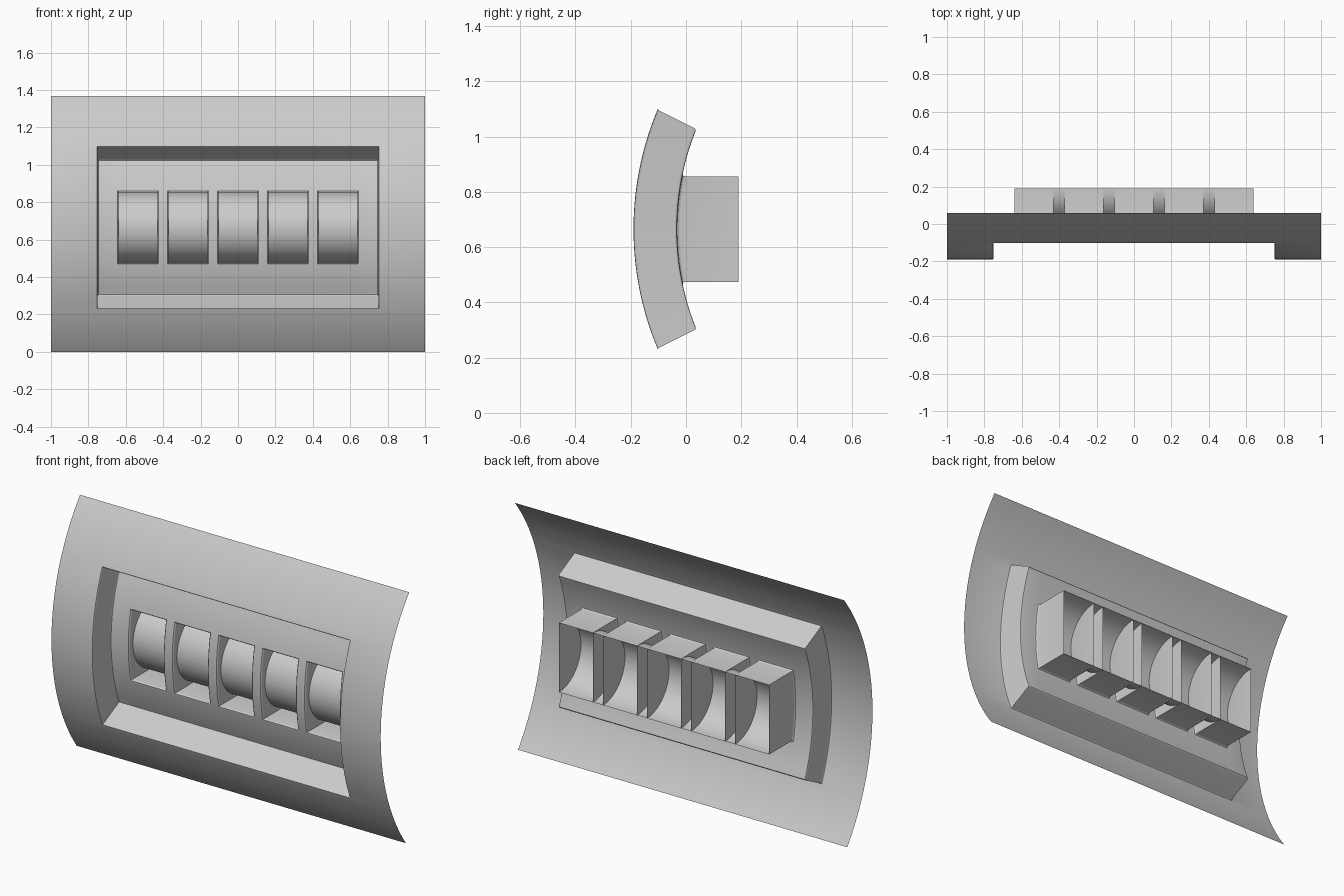
import bpy, bmesh, math

if "Cube" in bpy.data.objects:
    bpy.data.objects.remove(bpy.data.objects["Cube"])

ZC, YC = 0.665, 0.929              # axis of the curved panel
R_OUT, R_IN = 1.119, 0.962         # outer skin and recessed floor radii
BACK = 0.19                        # rear plane of the window boxes
PITCH = 0.2675
CENTRES = [i * PITCH for i in range(-2, 3)]


def skin(z):
    return YC - math.sqrt(R_OUT ** 2 - (z - ZC) ** 2)


def floor(z):
    return YC - math.sqrt(R_IN ** 2 - (z - ZC) ** 2)


def rear(z):
    return BACK


def span(a, b, n):
    return [a + (b - a) * i / n for i in range(n)]


def finish(name, bm, angle=35):
    bmesh.ops.remove_doubles(bm, verts=bm.verts, dist=0.0002)
    bmesh.ops.recalc_face_normals(bm, faces=bm.faces)
    mesh = bpy.data.meshes.new(name)
    bm.to_mesh(mesh)
    bm.free()
    ob = bpy.data.objects.new(name, mesh)
    bpy.context.collection.objects.link(ob)
    bpy.ops.object.select_all(action='DESELECT')
    ob.select_set(True)
    bpy.context.view_layer.objects.active = ob
    bpy.ops.object.shade_smooth_by_angle(angle=math.radians(angle))
    return ob


def sheet(bm, xs, zs, f, is_hole):
    """Curved sheet on an x/z grid, leaving out cells inside holes."""
    rows = [[bm.verts.new((x, f(z), z)) for x in xs] for z in zs]
    for j in range(len(zs) - 1):
        for i in range(len(xs) - 1):
            if not is_hole((xs[i] + xs[i + 1]) / 2, (zs[j] + zs[j + 1]) / 2):
                bm.faces.new((rows[j][i], rows[j][i + 1],
                              rows[j + 1][i + 1], rows[j + 1][i]))


def loft(bm, cx, fracs, rings):
    """Loft rectangular rings (half x, half z, depth function, offset)."""
    prev = None
    for hx, hz, f, dy in rings:
        zs = [ZC + hz * t for t in fracs]
        pts = [(cx + hx, z) for z in zs] + [(cx - hx, z) for z in reversed(zs)]
        cur = [bm.verts.new((x, f(z) + dy, z)) for x, z in pts]
        if prev:
            n = len(cur)
            for i in range(n):
                k = (i + 1) % n
                bm.faces.new((prev[i], prev[k], cur[k], cur[i]))
        prev = cur


# Shared subdivision heights for floor, recess walls and skin
FX, FZ = 0.742, 0.354              # floor half sizes
WX, WZ = 0.116, 0.202              # window half sizes at the floor
zf = span(-FZ, -WZ, 6) + span(-WZ, WZ, 16) + span(WZ, FZ, 6) + [FZ]
fracs = [z / FZ for z in zf]

# Outer curved skin with the large opening
OX, OZ = 0.757, 0.437
bm = bmesh.new()
zs = (span(0, ZC - OZ, 10) + [ZC + OZ * t for t in fracs]
      + span(ZC + OZ, 1.367, 10)[1:] + [1.367])
sheet(bm, [-1, -OX, OX, 1], zs, skin,
      lambda x, z: abs(x) < OX and abs(z - ZC) < OZ)

# Recess walls with rounded rims
loft(bm, 0, fracs, [
    (OX, OZ, skin, 0), (0.753, 0.4335, skin, 0.001),
    (0.751, 0.431, skin, 0.004), (0.75, 0.4285, skin, 0.009),
    (0.75, 0.3655, floor, -0.009), (0.749, 0.3625, floor, -0.004),
    (0.747, 0.359, floor, -0.001), (FX, FZ, floor, 0)])

# Recessed floor with five windows
xs = [-FX] + [c + s * WX for c in CENTRES for s in (-1, 1)] + [FX]
sheet(bm, xs, [ZC + z for z in zf], floor,
      lambda x, z: abs(z - ZC) < WZ and any(abs(x - c) < WX for c in CENTRES))
finish("curved_panel", bm)

# Window boxes: rounded lip, then straight walls to the open back
bm = bmesh.new()
wf = span(-1, 1, 16) + [1]
for c in CENTRES:
    loft(bm, c, wf, [
        (WX, WZ, floor, 0), (0.109, 0.196, floor, 0.001),
        (0.105, 0.1925, floor, 0.005), (0.1035, 0.191, floor, 0.011),
        (0.1035, 0.191, rear, 0)])
finish("window_boxes", bm)

# Half-cylinder drum behind the windows, in two halves with a seam
for name, sign in (("drum_upper", 1), ("drum_lower", -1)):
    bm = bmesh.new()
    prev = None
    for i in range(25):
        a = math.pi / 2 * i / 24
        y, z = BACK - 0.19 * math.cos(a), ZC + sign * 0.19 * math.sin(a)
        cur = [bm.verts.new((x, y, z)) for x in (-0.638, 0.638)]
        if prev:
            bm.faces.new((prev[0], prev[1], cur[1], cur[0]))
        prev = cur
    finish(name, bm)
